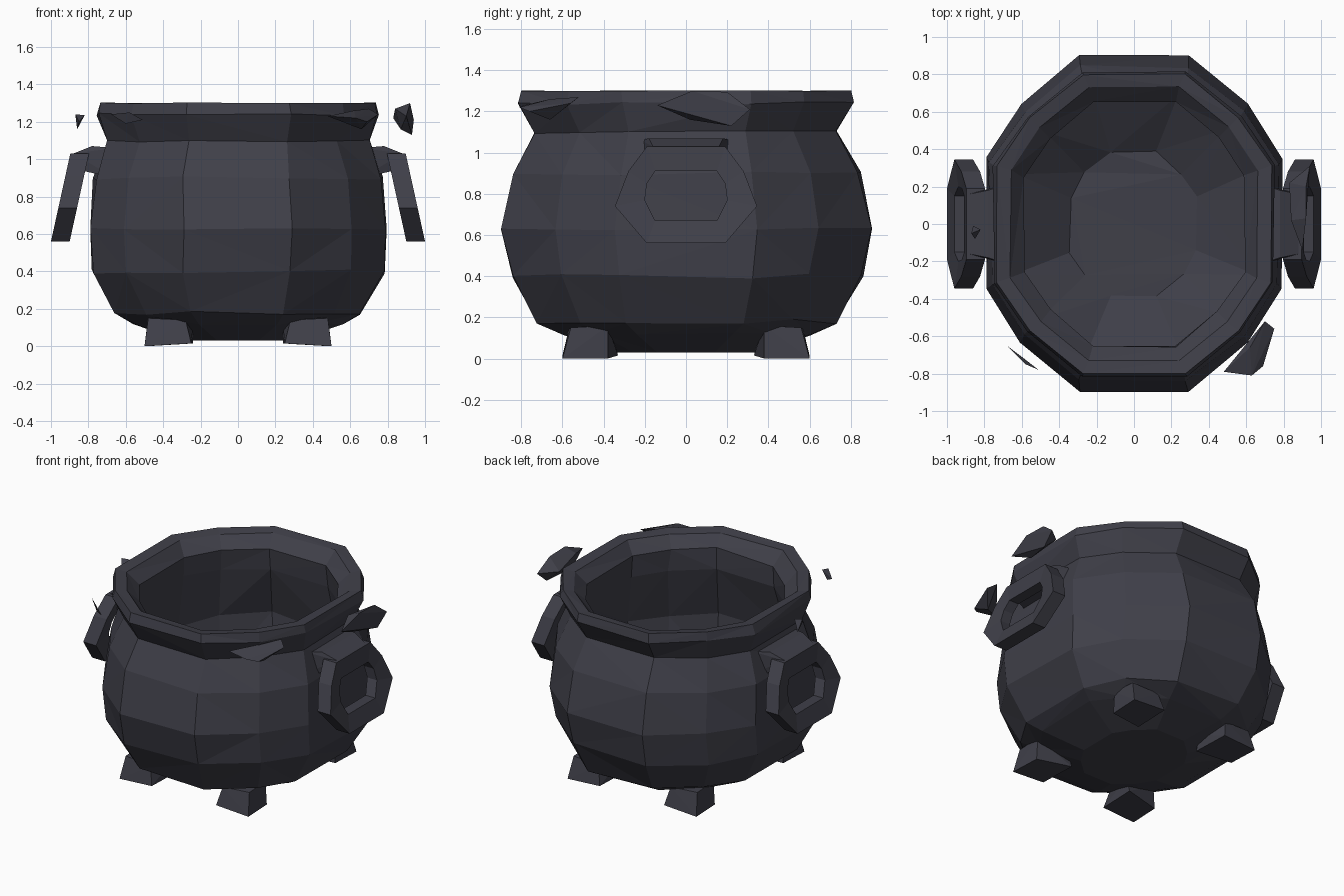
import bpy, bmesh, random
from mathutils import Vector

if "Cube" in bpy.data.objects:
    bpy.data.objects.remove(bpy.data.objects["Cube"])

random.seed(4)
iron = bpy.data.materials.new("dark iron")
iron.diffuse_color = (0.050, 0.050, 0.066, 1)
iron.use_nodes = True
iron.node_tree.nodes["Principled BSDF"].inputs["Base Color"].default_value = iron.diffuse_color


def finish(name, bm):
    bmesh.ops.recalc_face_normals(bm, faces=bm.faces)
    me = bpy.data.meshes.new(name)
    bm.to_mesh(me)
    bm.free()
    me.materials.append(iron)
    ob = bpy.data.objects.new(name, me)
    bpy.context.collection.objects.link(ob)
    return ob


def bridge(bm, a, b):
    n = len(a)
    for i in range(n):
        j = (i + 1) % n
        bm.faces.new((a[i], a[j], b[j], b[i]))


def hull(name, pts):
    bm = bmesh.new()
    for p in pts:
        bm.verts.new(p)
    res = bmesh.ops.convex_hull(bm, input=bm.verts)
    junk = [g for g in res["geom_interior"] if isinstance(g, bmesh.types.BMVert)]
    if junk:
        bmesh.ops.delete(bm, geom=junk, context='VERTS')
    return finish(name, bm)


# Pot: twelve-sided outline lofted through an outer and inner profile
quarter = [(1.0, 0.39), (0.76, 0.71), (0.37, 1.0)]
outline = quarter + [(-x, y) for x, y in reversed(quarter)]
outline += [(-x, -y) for x, y in outline]
profile = [  # x radius, y radius, z, roughness
    (0.30, 0.36, 0.03, 0), (0.56, 0.60, 0.12, 0.008), (0.66, 0.72, 0.18, 0.012),
    (0.78, 0.85, 0.40, 0.012), (0.795, 0.90, 0.63, 0.006), (0.765, 0.84, 0.90, 0.012),
    (0.70, 0.735, 1.10, 0.008), (0.75, 0.81, 1.24, 0.008), (0.735, 0.80, 1.30, 0.003),
    (0.66, 0.73, 1.29, 0.005), (0.59, 0.65, 1.21, 0.008), (0.60, 0.66, 1.06, 0.01),
    (0.68, 0.75, 0.70, 0.02), (0.64, 0.70, 0.36, 0.02), (0.34, 0.38, 0.14, 0.01)]
bm = bmesh.new()
rings = []
for rx, ry, z, k in profile:
    rings.append([bm.verts.new((x * rx + random.uniform(-k, k),
                                y * ry + random.uniform(-k, k),
                                z + random.uniform(-k, k))) for x, y in outline])
for a, b in zip(rings, rings[1:]):
    bridge(bm, a, b)
bm.faces.new(rings[0])
bm.faces.new(rings[-1])
bmesh.ops.triangulate(bm, faces=bm.faces)
finish("pot", bm)

# Ring handles with mounts, one on each side
outer = [(0.19, 0.56), (0.345, 0.74), (0.28, 0.91), (0.19, 1.03)]
inner = [(0.15, 0.67), (0.20, 0.77), (0.19, 0.85), (0.15, 0.91)]


def loop(half):
    return half + [(-y, z) for y, z in reversed(half)]


for s, side in ((1, "right"), (-1, "left")):
    bm = bmesh.new()
    tubes = []
    for half, depth in ((outer, 0), (inner, 0.015), (inner, 0.09), (outer, 0.10)):
        tubes.append([bm.verts.new((s * (1.0 - depth - (z - 0.56) * 0.22), y, z))
                      for y, z in loop(half)])
    for i in range(4):
        bridge(bm, tubes[i], tubes[(i + 1) % 4])
    finish(side + "_handle", bm)
    hull(side + "_handle_mount",
         [(s * x, y * w, z) for y in (-1, 1) for x, z, w in
          ((0.66, 0.90, 0.22), (0.66, 1.06, 0.22), (0.78, 1.07, 0.18),
           (0.88, 1.03, 0.16), (0.84, 0.94, 0.16))])

# Four stubby feet
for sx in (-1, 1):
    for sy in (-1, 1):
        hull("foot", [(sx * x, sy * y, z) for x, y, z in
                      ((0.24, 0.33, 0.015), (0.49, 0.38, 0.0), (0.50, 0.60, 0.0),
                       (0.25, 0.60, 0.015), (0.24, 0.36, 0.12), (0.48, 0.38, 0.16),
                       (0.48, 0.56, 0.15), (0.28, 0.57, 0.14))])

# Broken fragments floating beside the rim
hull("large_fragment", [(0.90, -0.14, 1.23), (0.84, 0.02, 1.27), (0.92, 0.03, 1.30),
                        (0.92, 0.20, 1.295), (0.83, 0.22, 1.22), (0.94, 0.31, 1.21),
                        (0.93, 0.22, 1.13), (0.87, 0.02, 1.16)])
hull("front_fragment", [(0.48, -0.79, 1.23), (0.62, -0.66, 1.26), (0.70, -0.52, 1.27),
                        (0.75, -0.56, 1.24), (0.69, -0.76, 1.20), (0.63, -0.81, 1.22),
                        (0.66, -0.66, 1.16)])
hull("left_shard", [(-0.87, -0.05, 1.24), (-0.82, -0.03, 1.235),
                    (-0.86, -0.01, 1.16), (-0.85, -0.08, 1.20)])
hull("front_left_shard", [(-0.68, -0.65, 1.24), (-0.58, -0.75, 1.25),
                          (-0.51, -0.78, 1.21), (-0.60, -0.71, 1.19)])
